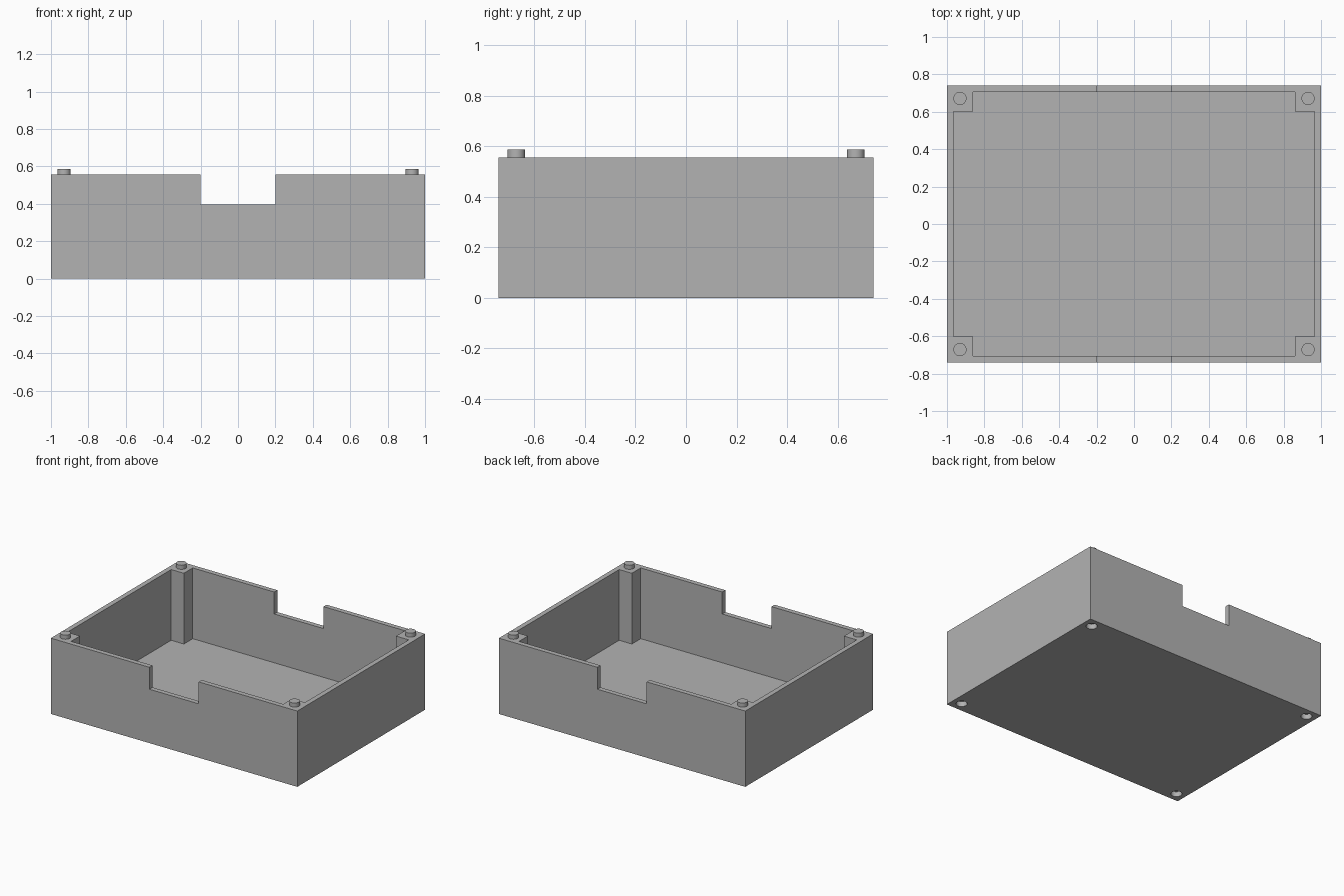
import bpy, bmesh
from mathutils import Matrix

if "Cube" in bpy.data.objects:
    bpy.data.objects.remove(bpy.data.objects["Cube"], do_unlink=True)

HX, HY, HEIGHT = 1.0, 0.741, 0.556      # half width, half depth, rim height
WALL, POST = 0.036, 0.139               # wall thickness, corner post size
PEG_INSET, PEG_R, PEG_H = 0.0695, 0.035, 0.03
CORNERS = [(sx, sy) for sx in (-1, 1) for sy in (-1, 1)]

grey = bpy.data.materials.new("plain grey")
grey.use_nodes = True
colour = (0.45, 0.45, 0.45, 1)
grey.diffuse_color = colour
grey.node_tree.nodes["Principled BSDF"].inputs["Base Color"].default_value = colour


def finish(name, bm):
    bmesh.ops.recalc_face_normals(bm, faces=bm.faces)
    mesh = bpy.data.meshes.new(name)
    bm.to_mesh(mesh)
    bm.free()
    mesh.materials.append(grey)
    obj = bpy.data.objects.new(name, mesh)
    bpy.context.collection.objects.link(obj)
    return obj


def prism(name, outline, z0, z1):
    bm = bmesh.new()
    face = bm.faces.new([bm.verts.new((x, y, z0)) for x, y in outline])
    top = bmesh.ops.extrude_face_region(bm, geom=[face])["geom"]
    verts = [v for v in top if isinstance(v, bmesh.types.BMVert)]
    bmesh.ops.translate(bm, verts=verts, vec=(0, 0, z1 - z0))
    return finish(name, bm)


def rectangle(x, y):
    return [(-x, -y), (x, -y), (x, y), (-x, y)]


def cylinder(name, x, y, z0, z1, radius, open_base=False):
    bm = bmesh.new()
    bmesh.ops.create_cone(bm, cap_ends=True, segments=32, radius1=radius,
                          radius2=radius, depth=z1 - z0,
                          matrix=Matrix.Translation((x, y, (z0 + z1) / 2)))
    if open_base:
        base = [f for f in bm.faces if f.normal.z < -0.9]
        bmesh.ops.delete(bm, geom=base, context='FACES_ONLY')
    return finish(name, bm)


def activate(obj):
    bpy.ops.object.select_all(action='DESELECT')
    obj.select_set(True)
    bpy.context.view_layer.objects.active = obj


def cut(target, cutter):
    cutter.hide_render = True
    mod = target.modifiers.new("cut", 'BOOLEAN')
    mod.operation, mod.solver, mod.object = 'DIFFERENCE', 'EXACT', cutter
    activate(target)
    bpy.ops.object.modifier_apply(modifier=mod.name)
    bpy.data.objects.remove(cutter, do_unlink=True)


# Open case with solid corner posts
case = prism("case", rectangle(HX, HY), 0, HEIGHT)
ix, iy, px, py = HX - WALL, HY - WALL, HX - POST, HY - POST
cavity = []
for sx, sy in ((1, 1), (-1, 1), (-1, -1), (1, -1)):
    corner = [(ix, py), (px, py), (px, iy)]
    if sx * sy < 0:
        corner.reverse()
    cavity += [(sx * x, sy * y) for x, y in corner]
cut(case, prism("cavity_cutter", cavity, 0.037, HEIGHT + 0.1))

# Notch through the front and back walls
cut(case, prism("notch_cutter", rectangle(0.2, HY + 0.1), 0.395, HEIGHT + 0.2))

# Round sockets in the underside, and pegs on the rim
for sx, sy in CORNERS:
    x, y = sx * (HX - PEG_INSET), sy * (HY - PEG_INSET)
    cut(case, cylinder("socket_cutter", x, y, -0.05, 0.037, 0.037))
    name = ("back" if sy > 0 else "front") + ("_left" if sx > 0 else "_right") + "_peg"
    peg = cylinder(name, x, y, HEIGHT, HEIGHT + PEG_H, PEG_R, open_base=True)
    activate(peg)
    bpy.ops.object.shade_smooth_by_angle()

activate(case)
bpy.ops.object.shade_smooth_by_angle()
